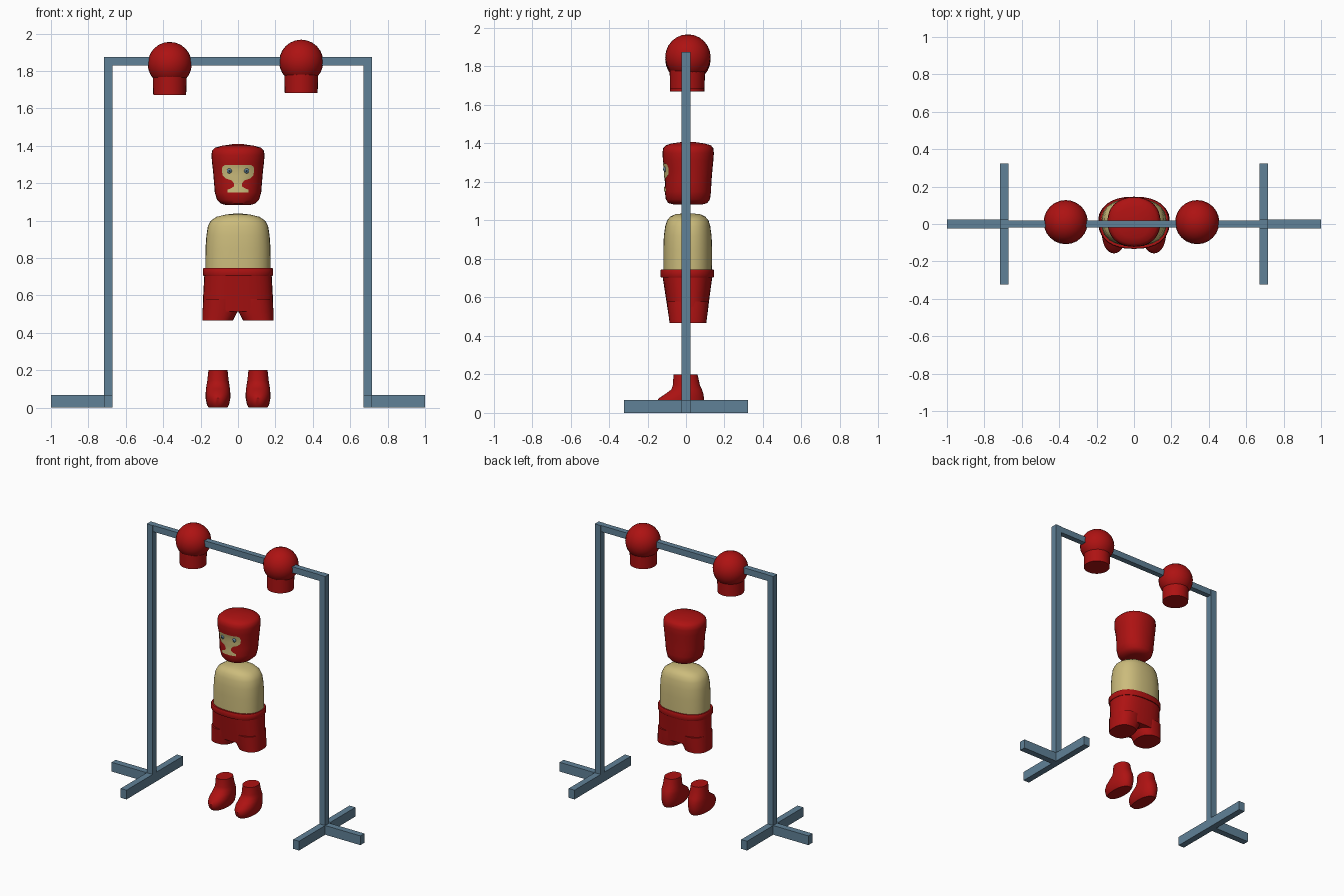
import bpy, bmesh, math

if "Cube" in bpy.data.objects:
    bpy.data.objects.remove(bpy.data.objects["Cube"])


def material(name, rgb):
    m = bpy.data.materials.new(name)
    m.diffuse_color = (*rgb, 1)
    m.use_nodes = True
    m.node_tree.nodes["Principled BSDF"].inputs["Base Color"].default_value = m.diffuse_color
    return m


RED = material("red leather", (0.42, 0.006, 0.006))
SKIN = material("beige skin", (0.60, 0.50, 0.20))
STEEL = material("blue steel", (0.117, 0.22, 0.31))
DARK = material("dark pupil", (0.02, 0.03, 0.04))


def finish(name, bm, mat, smooth=True):
    bmesh.ops.recalc_face_normals(bm, faces=bm.faces)
    me = bpy.data.meshes.new(name)
    bm.to_mesh(me)
    bm.free()
    me.materials.append(mat)
    ob = bpy.data.objects.new(name, me)
    bpy.context.collection.objects.link(ob)
    if smooth:
        bpy.ops.object.select_all(action='DESELECT')
        ob.select_set(True)
        bpy.context.view_layer.objects.active = ob
        bpy.ops.object.shade_smooth_by_angle(angle=math.radians(40))
    return ob


def box(name, x0, x1, y0, y1, z0, z1):
    bm = bmesh.new()
    bmesh.ops.create_cube(bm, size=1)
    for v in bm.verts:
        v.co = (x0 + (v.co.x + .5) * (x1 - x0), y0 + (v.co.y + .5) * (y1 - y0),
                z0 + (v.co.z + .5) * (z1 - z0))
    return finish(name, bm, STEEL, False)


def sphere(name, c, r, mat, seg=24, flat=1):
    bm = bmesh.new()
    bmesh.ops.create_uvsphere(bm, u_segments=seg, v_segments=seg // 2, radius=r)
    for v in bm.verts:
        v.co = (v.co.x + c[0], v.co.y * flat + c[1], v.co.z + c[2])
    return finish(name, bm, mat)


def loft(name, rings, mat, p=2.0, n=32):
    """Stack of superellipse rings: (z, centre x, half width, front y, back y)."""
    bm = bmesh.new()
    loops = []
    for z, cx, rx, y0, y1 in rings:
        loop = []
        for i in range(n):
            a = 2 * math.pi * i / n
            c, s = math.cos(a), math.sin(a)
            loop.append(bm.verts.new((
                cx + rx * math.copysign(abs(c) ** (2 / p), c),
                (y0 + y1) / 2 + (y1 - y0) / 2 * math.copysign(abs(s) ** (2 / p), s), z)))
        loops.append(loop)
    for a, b in zip(loops, loops[1:]):
        for i in range(n):
            j = (i + 1) % n
            bm.faces.new((a[i], a[j], b[j], b[i]))
    bm.faces.new(loops[0])
    bm.faces.new(loops[-1])
    return finish(name, bm, mat)


# Steel frame
box("top_beam", -0.67, 0.67, -0.02, 0.02, 1.83, 1.875)
for s, side in ((-1, "left"), (1, "right")):
    def span(a, b):
        return sorted((s * a, s * b))
    box(side + "_post", *span(0.67, 0.717), -0.023, 0.023, 0, 1.875)
    box(side + "_cross_foot", *span(0.67, 0.717), -0.323, 0.323, 0, 0.067)
    box(side + "_outer_foot", *span(0.717, 1.0), -0.023, 0.023, 0, 0.067)

# Boxing gloves
for side, x, z in (("left", -0.365, 1.837), ("right", 0.338, 1.849)):
    sphere(side + "_glove", (x, 0.01, z), 0.118, RED)
    loft(side + "_glove_cuff", [(z - 0.167, x, 0.088, -0.083, 0.095),
                                (z - 0.05, x, 0.09, -0.085, 0.1)], RED)

# Head guard
HEAD = [(1.082, 0, 0.06, -0.06, 0.08), (1.09, 0, 0.09, -0.092, 0.11),
        (1.11, 0, 0.112, -0.105, 0.125), (1.15, 0, 0.124, -0.11, 0.13),
        (1.20, 0, 0.128, -0.108, 0.132), (1.27, 0, 0.134, -0.111, 0.138),
        (1.31, 0, 0.139, -0.12, 0.142), (1.35, 0, 0.142, -0.122, 0.145),
        (1.375, 0, 0.138, -0.119, 0.142), (1.39, 0, 0.122, -0.105, 0.13),
        (1.40, 0, 0.085, -0.075, 0.095), (1.408, 0, 0.03, -0.02, 0.04)]
loft("head_guard", HEAD, RED, 2.2)


def front(x, z):
    """Front surface of the head guard."""
    for a, b in zip(HEAD, HEAD[1:]):
        if a[0] <= z <= b[0]:
            t = (z - a[0]) / (b[0] - a[0])
            _, _, rx, y0, y1 = [u + (v - u) * t for u, v in zip(a, b)]
            return (y0 + y1) / 2 - (y1 - y0) / 2 * (1 - abs(x / rx) ** 2.2) ** (1 / 2.2)


# Face opening: eye band, nose and mouth as one thin curved plate
bm = bmesh.new()
rows = []
for z, w in ((1.15, .055), (1.165, .055), (1.175, .032), (1.185, .02), (1.20, .022),
             (1.215, .035), (1.225, .065), (1.24, .082), (1.27, .087), (1.288, .083),
             (1.297, .07)):
    rows.append([bm.verts.new((w * k / 6, front(w * k / 6, z) - 0.004, z))
                 for k in range(-6, 7)])
for a, b in zip(rows, rows[1:]):
    for k in range(12):
        bm.faces.new((a[k], a[k + 1], b[k + 1], b[k]))
finish("face", bm, SKIN)

# Eyes
for s, side in ((-1, "left"), (1, "right")):
    x, z = s * 0.046, 1.266
    y = front(x, z) - 0.004
    sphere(side + "_eye", (x, y, z), 0.014, STEEL, 16, 0.6)
    sphere(side + "_pupil", (x, y - 0.006, z), 0.006, DARK, 12, 0.6)

# Torso, waistband and shorts
loft("torso", [(0.72, 0, 0.175, -0.118, 0.135), (0.85, 0, 0.174, -0.118, 0.136),
               (0.92, 0, 0.169, -0.115, 0.133), (0.97, 0, 0.161, -0.108, 0.126),
               (1.0, 0, 0.145, -0.098, 0.117), (1.02, 0, 0.115, -0.082, 0.10),
               (1.032, 0, 0.065, -0.055, 0.075), (1.037, 0, 0.02, -0.01, 0.03)],
     SKIN, 2.4)
loft("waistband", [(0.703, 0, 0.184, -0.13, 0.143), (0.71, 0, 0.188, -0.133, 0.146),
                   (0.74, 0, 0.188, -0.133, 0.146), (0.746, 0, 0.184, -0.13, 0.143)],
     RED, 2.4)
loft("shorts", [(0.515, 0, 0.189, -0.092, 0.112), (0.60, 0, 0.186, -0.105, 0.122),
                (0.71, 0, 0.180, -0.122, 0.137)], RED, 2.5)
for s, side in ((-1, "left"), (1, "right")):
    loft(side + "_shorts_leg", [(0.466, s * 0.109, 0.082, -0.085, 0.105),
                                (0.517, s * 0.095, 0.095, -0.092, 0.112),
                                (0.58, s * 0.092, 0.092, -0.100, 0.118)], RED, 2.4)

# Boots
for s, side in ((-1, "left"), (1, "right")):
    x = s * 0.107
    loft(side + "_boot", [(0.0, x, 0.050, -0.135, 0.078), (0.015, x, 0.059, -0.15, 0.088),
                          (0.05, x, 0.066, -0.157, 0.093), (0.075, x, 0.066, -0.142, 0.094),
                          (0.10, x, 0.064, -0.105, 0.090), (0.122, x, 0.061, -0.076, 0.083),
                          (0.145, x, 0.057, -0.068, 0.072), (0.20, x, 0.051, -0.065, 0.060)],
         RED, 2.2)
